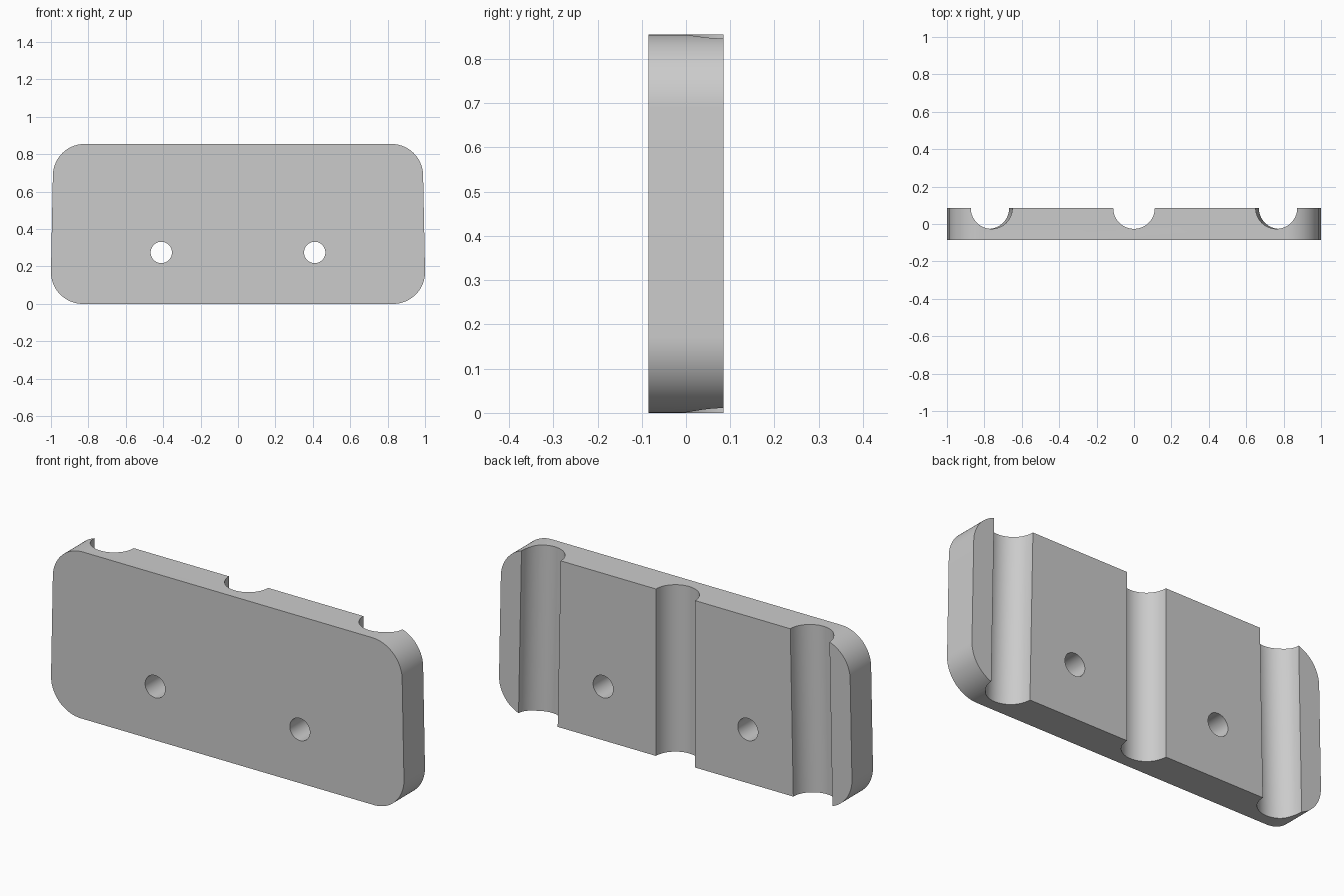
import bpy, bmesh
from math import sin, cos, pi, atan, radians
from mathutils import Matrix, Vector

cube = bpy.data.objects.get("Cube")
if cube:
    bpy.data.objects.remove(cube, do_unlink=True)

HEIGHT, HALF_DEPTH, CORNER = 0.855, 0.085, 0.17
TILT = atan(0.02)          # slight inward lean of the sides and outer grooves

grey = bpy.data.materials.new("grey")
grey.use_nodes = True
colour = (0.6, 0.6, 0.6, 1)
grey.diffuse_color = colour
grey.node_tree.nodes["Principled BSDF"].inputs["Base Color"].default_value = colour


def make_object(name, bm):
    bmesh.ops.recalc_face_normals(bm, faces=bm.faces)
    mesh = bpy.data.meshes.new(name)
    bm.to_mesh(mesh)
    bm.free()
    mesh.materials.append(grey)
    obj = bpy.data.objects.new(name, mesh)
    bpy.context.collection.objects.link(obj)
    return obj


def arc(cx, cz, start, end, steps=20):
    angles = [start + (end - start) * i / steps for i in range(steps + 1)]
    return [(cx + CORNER * cos(a), cz + CORNER * sin(a)) for a in angles]


# Rounded plate, a little narrower at the top
low, high = CORNER, HEIGHT - CORNER
wide = 1 - CORNER
narrow = wide - (high - low) * 0.02
right_half = arc(wide, low, -pi / 2, TILT) + arc(narrow, high, TILT, pi / 2)
outline = right_half + [(-x, z) for x, z in reversed(right_half)]
bm = bmesh.new()
front = bm.faces.new([bm.verts.new((x, -HALF_DEPTH, z)) for x, z in outline])
extruded = bmesh.ops.extrude_face_region(bm, geom=[front], use_keep_orig=True)
bmesh.ops.translate(bm, vec=(0, 2 * HALF_DEPTH, 0),
                    verts=[g for g in extruded["geom"] if isinstance(g, bmesh.types.BMVert)])
plate = make_object("grooved_plate", bm)

cutters = []


def add_cutter(name, location, rotation, radius, length, segments):
    bm = bmesh.new()
    place = Matrix.Translation(Vector(location)) @ rotation
    bmesh.ops.create_cone(bm, cap_ends=True, segments=segments, radius1=radius,
                          radius2=radius, depth=length, matrix=place)
    obj = make_object(name, bm)
    obj.hide_render = True
    cutters.append(obj)


# Three half-round grooves down the back
for name, side in (("right", -1), ("middle", 0), ("left", 1)):
    add_cutter(name + "_groove_cutter", (side * 0.77, HALF_DEPTH, HEIGHT / 2),
               Matrix.Rotation(-side * TILT, 4, "Y"), 0.111, 1.4, 64)

# Two screw holes through the plate
for name, side in (("right", -1), ("left", 1)):
    add_cutter(name + "_hole_cutter", (side * 0.41, 0, 0.275),
               Matrix.Rotation(pi / 2, 4, "X"), 0.057, 0.5, 48)

for cutter in cutters:
    cut = plate.modifiers.new(cutter.name, "BOOLEAN")
    cut.operation = "DIFFERENCE"
    cut.solver = "EXACT"
    cut.object = cutter

# Apply the cuts, then drop the cutters
bpy.context.view_layer.update()
result = plate.evaluated_get(bpy.context.evaluated_depsgraph_get())
final_mesh = bpy.data.meshes.new_from_object(result)
plate.modifiers.clear()
plate.data = final_mesh
for cutter in cutters:
    bpy.data.objects.remove(cutter, do_unlink=True)

# Smooth curves with crisp edges
bpy.ops.object.select_all(action="DESELECT")
plate.select_set(True)
bpy.context.view_layer.objects.active = plate
bpy.ops.object.shade_smooth_by_angle(angle=radians(30))
